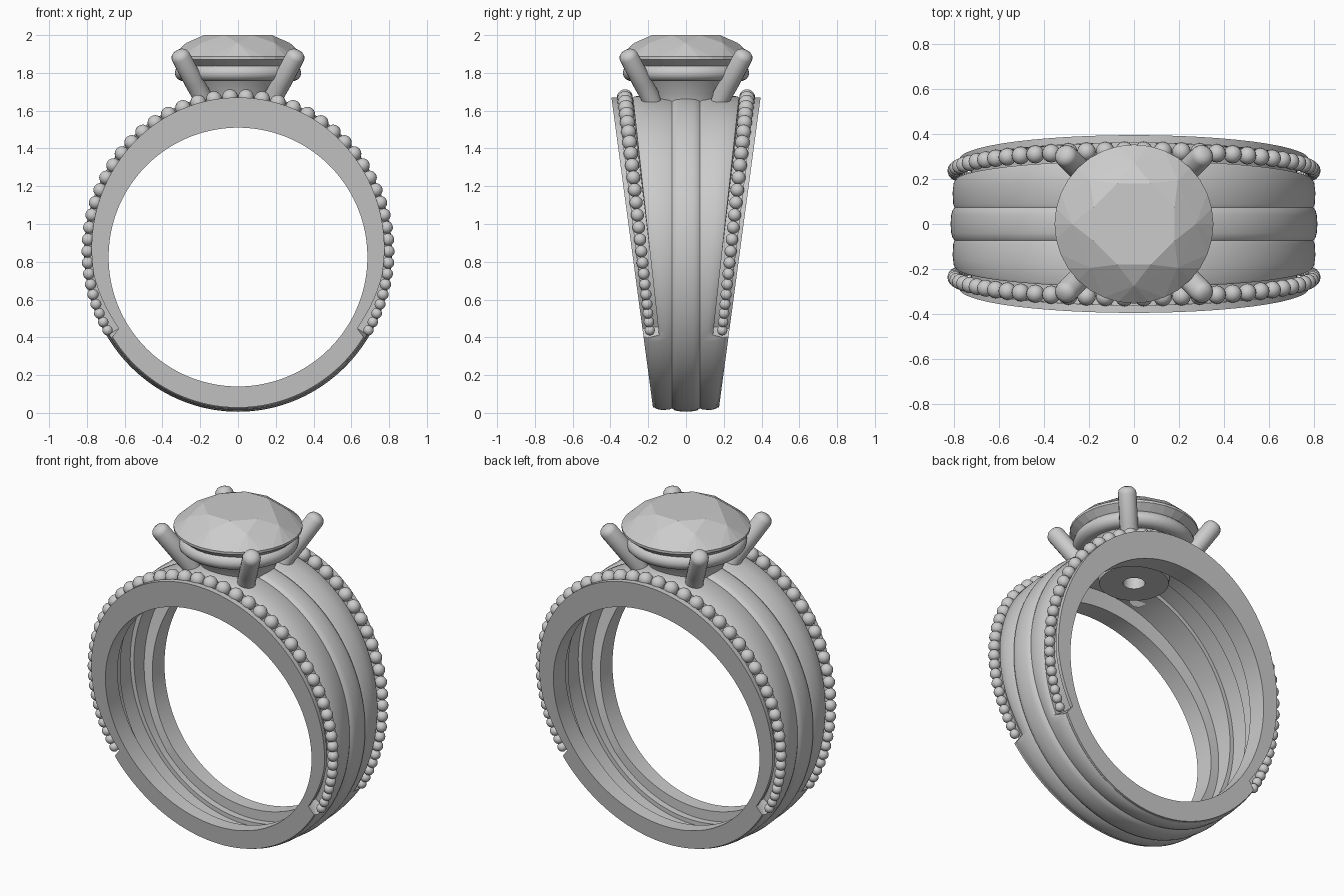
import bpy, bmesh, math
from mathutils import Matrix, Vector

if "Cube" in bpy.data.objects:
    bpy.data.objects.remove(bpy.data.objects["Cube"])

def finish(name, bm, smooth=40):
    bmesh.ops.recalc_face_normals(bm, faces=bm.faces)
    me = bpy.data.meshes.new(name)
    bm.to_mesh(me)
    bm.free()
    ob = bpy.data.objects.new(name, me)
    bpy.context.collection.objects.link(ob)
    if smooth:
        bpy.ops.object.select_all(action='DESELECT')
        ob.select_set(True)
        bpy.context.view_layer.objects.active = ob
        bpy.ops.object.shade_smooth_by_angle(angle=math.radians(smooth))
    return ob

def skin(bm, rings, loop):
    """Join successive closed rings of points with quads."""
    vs = [[bm.verts.new(p) for p in r] for r in rings]
    n = len(vs[0])
    for i in range(len(vs) if loop else len(vs) - 1):
        a, b = vs[i], vs[(i + 1) % len(vs)]
        for j in range(n):
            k = (j + 1) % n
            bm.faces.new((a[j], a[k], b[k], b[j]))
    return vs

def lathe(name, profile, n=64):
    bm = bmesh.new()
    rings = [[(r * math.cos(t), r * math.sin(t), z) for r, z in profile]
             for t in (2 * math.pi * i / n for i in range(n))]
    skin(bm, rings, True)
    return finish(name, bm)

# Shared ring dimensions
END_Z = 0.395                                   # where the bead channels stop
def half_width(z): return 0.175 + 0.134 * (z - 0.03)
def bead_y(z): return 0.19 + 0.107 * (z - 0.42)
def bead_r(z): return 0.027 + 0.012 * (z - 0.42)
def outer(t, d=0.0):
    return ((0.815 - d) * math.cos(t), 0.848 + (0.842 - d) * math.sin(t))
def inner(t):
    return (0.685 * math.cos(t), 0.825 + 0.685 * math.sin(t))

# Band: tapered, hollow inside, with a centre ridge and two bead channels
def section(t):
    oz = outer(t)[1]
    b = bead_y(oz) - 0.045
    s = max(0.13, b) - 0.025
    plate = 0.02 + 0.03 * min(1, max(0, (1.69 - oz) / 1.25)) + 0.08 * max(0, 0.72 - oz)
    floor = 0.09
    wall = bead_y(oz) + 0.8 * bead_r(oz)
    if oz < END_Z:
        plate = floor = 0.022
        wall = half_width(outer(t, plate)[1]) - 0.006
        b = wall - 0.006
    hz = half_width(outer(t, plate)[1])
    wall = min(wall, hz - 0.01)
    half = [(y, *outer(t, d)) for y, d in (
        (0, 0), (0.04, 0.003), (0.06, 0.008), (0.073, 0.018), (0.088, 0.012),
        ((0.088 + b) / 2, 0.009), (b - 0.01, 0.014), (b, 0.02), (b, floor),
        (wall, floor), (wall, plate), (hz, plate))]
    half.append((half_width(inner(t)[1]), *inner(t)))
    half.append((s, *inner(t)))
    half += [(y, *outer(t, d)) for y, d in ((s, 0.075), (0.065, 0.075), (0.065, 0.05), (0, 0.05))]
    full = half + [(-y, x, z) for y, x, z in reversed(half[1:-1])]
    return [(x, y, z) for y, x, z in full]

bm = bmesh.new()
STEPS = 240
skin(bm, [section(2 * math.pi * i / STEPS) for i in range(STEPS)], True)
finish("band", bm, 30)

# Beads: graduated rows on both edges, mirrored left and right
bm = bmesh.new()
t = math.pi / 2 - 0.045 / 0.85
while outer(t)[1] > END_Z + 0.01:
    x, z = outer(t, 0.018)
    r = bead_r(z)
    for sx in (-1, 1):
        for sy in (-1, 1):
            bmesh.ops.create_uvsphere(bm, u_segments=16, v_segments=10, radius=r,
                                      matrix=Matrix.Translation((sx * x, sy * bead_y(z), z)))
    t -= (1.75 + 0.28 * (z - 0.42)) * r / 0.82
finish("edge_beads", bm, 60)

# Setting: open cup below the stone and a rounded gallery ring
lathe("setting_cup", [(0.06, 1.56), (0.19, 1.56), (0.2, 1.63), (0.215, 1.69), (0.27, 1.77),
                      (0.25, 1.79), (0.18, 1.74), (0.06, 1.66)])
lathe("gallery_ring", [(0.285 + 0.05 * math.cos(a), 1.8 + 0.045 * math.sin(a))
                       for a in (2 * math.pi * i / 14 for i in range(14))])

# Prongs: four leaning round posts with domed tips
bm = bmesh.new()
path = [(0.17, 1.60), (0.192, 1.68), (0.232, 1.75), (0.303, 1.885)]
for q in range(4):
    a = math.pi / 4 + q * math.pi / 2
    side = Vector((-math.sin(a), math.cos(a), 0))
    pts = [Vector((math.copysign(k, math.cos(a)), math.copysign(k, math.sin(a)), z)) for k, z in path]
    axis = (pts[-1] - pts[-2]).normalized()
    up = axis.cross(side)
    stations = [(p, 0.051) for p in pts] + [(pts[-1] + axis * h, r) for h, r in
                                            ((0.016, 0.046), (0.029, 0.034), (0.036, 0.016))]
    rings = [[c + r * (math.cos(u) * side + math.sin(u) * up)
              for u in (2 * math.pi * i / 16 for i in range(16))] for c, r in stations]
    vs = skin(bm, rings, False)
    bm.faces.new(vs[0])
    bm.faces.new(vs[-1])
finish("prongs", bm, 50)

# Stone: faceted round cut as the hull of its facet corners
bm = bmesh.new()
def corners(n, r, z, shift=0.0):
    for i in range(n):
        a = 2 * math.pi * (i + shift) / n
        bm.verts.new((r * math.cos(a), r * math.sin(a), z))
corners(8, 0.195, 2.0, 0.5)
corners(8, 0.275, 1.958)
corners(32, 0.353, 1.886)
corners(32, 0.353, 1.872)
corners(8, 0.2, 1.738)
corners(1, 0.0, 1.61)
bmesh.ops.convex_hull(bm, input=bm.verts)
finish("stone", bm, 0)
